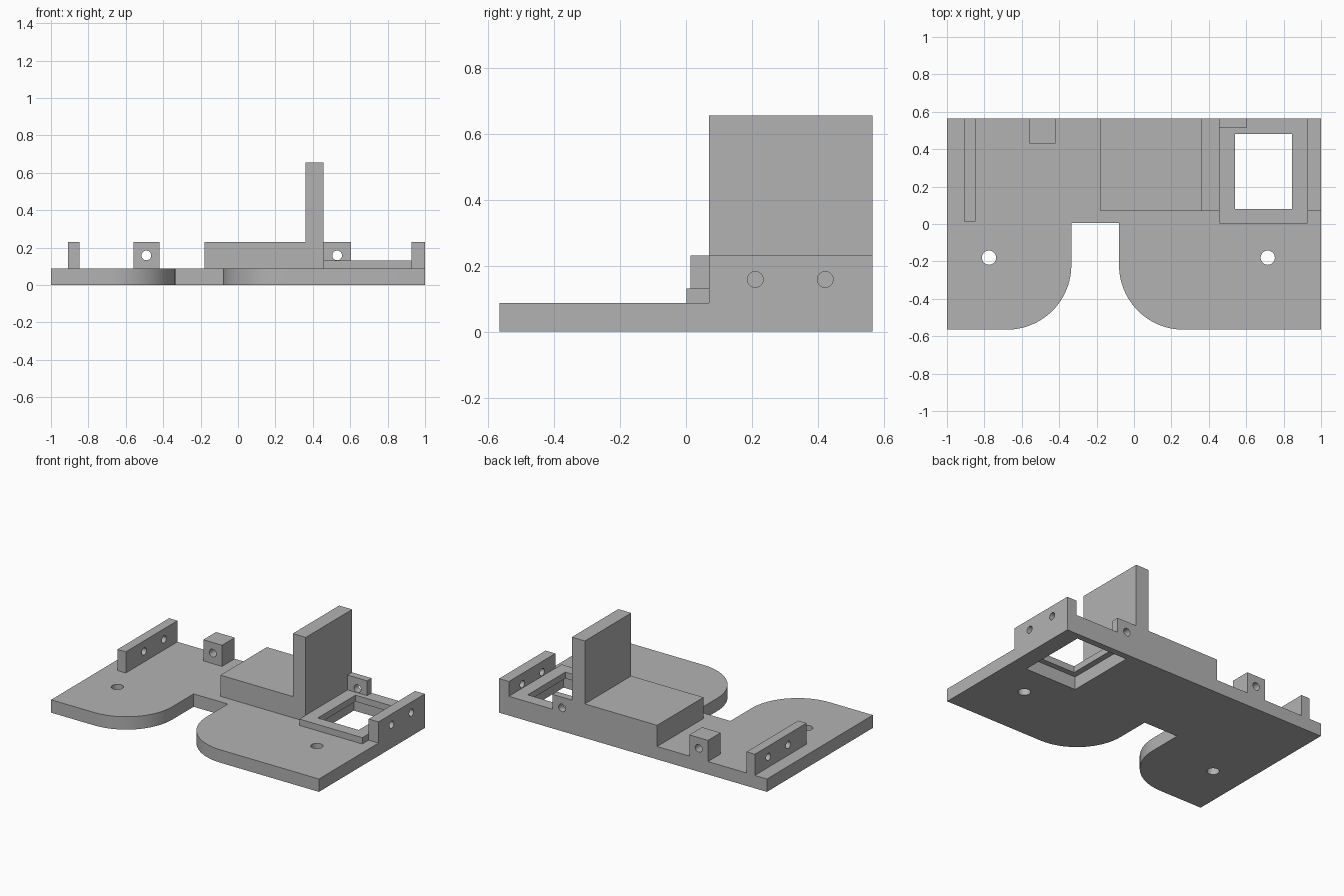
import bpy, bmesh, math
from mathutils import Matrix

cube = bpy.data.objects.get("Cube")
if cube:
    bpy.data.objects.remove(cube, do_unlink=True)

# Single grey material
grey = bpy.data.materials.new("plain_grey")
grey.use_nodes = True
colour = (0.45, 0.45, 0.45, 1)
grey.diffuse_color = colour
grey.node_tree.nodes["Principled BSDF"].inputs["Base Color"].default_value = colour

BACK, STEP = 0.565, 0.07          # rear edge, front edge of the raised parts
PLATE, FRAME, TOP = 0.087, 0.13, 0.23
HOLE_Z = 0.158


def add_object(name, bm):
    bmesh.ops.recalc_face_normals(bm, faces=bm.faces)
    mesh = bpy.data.meshes.new(name)
    bm.to_mesh(mesh)
    bm.free()
    mesh.materials.append(grey)
    obj = bpy.data.objects.new(name, mesh)
    bpy.context.collection.objects.link(obj)
    return obj


def extrude(name, points, offset):
    """Extrude a closed outline of 3D points along an offset."""
    bm = bmesh.new()
    face = bm.faces.new([bm.verts.new(p) for p in points])
    moved = bmesh.ops.extrude_face_region(bm, geom=[face])["geom"]
    verts = [v for v in moved if isinstance(v, bmesh.types.BMVert)]
    bmesh.ops.translate(bm, verts=verts, vec=offset)
    return add_object(name, bm)


def box(name, x, y, z):
    outline = [(x[0], y[0], z[0]), (x[1], y[0], z[0]),
               (x[1], y[1], z[0]), (x[0], y[1], z[0])]
    return extrude(name, outline, (0, 0, z[1] - z[0]))


def drill(centre, axis, radius, length=0.3):
    """Cylindrical cutter along the given axis."""
    turn = {"x": Matrix.Rotation(math.pi / 2, 4, "Y"),
            "y": Matrix.Rotation(math.pi / 2, 4, "X"),
            "z": Matrix.Identity(4)}[axis]
    bm = bmesh.new()
    bmesh.ops.create_cone(bm, cap_ends=True, segments=32, radius1=radius,
                          radius2=radius, depth=length,
                          matrix=Matrix.Translation(centre) @ turn)
    return add_object("cutter", bm)


def cut(obj, cutters):
    bpy.context.view_layer.objects.active = obj
    for cutter in cutters:
        cutter.hide_render = True
        mod = obj.modifiers.new("cut", "BOOLEAN")
        mod.operation = "DIFFERENCE"
        mod.solver = "EXACT"
        mod.object = cutter
        bpy.ops.object.modifier_apply(modifier=mod.name)
        bpy.data.objects.remove(cutter, do_unlink=True)
    return obj


def arc(cx, cy, r, start, end, steps=24):
    angles = [math.radians(start + (end - start) * i / steps) for i in range(steps + 1)]
    return [(cx + r * math.cos(a), cy + r * math.sin(a), 0) for a in angles]


# Base plate with a round-shouldered notch, screw holes and window pocket
R = 0.345
left_edge, right_edge, notch_top = -0.335, -0.08, 0.005
outline = [(-1, BACK, 0), (-1, -BACK, 0)]
outline += arc(left_edge - R, R - BACK, R, -90, 0)
outline += [(left_edge, notch_top, 0), (right_edge, notch_top, 0)]
outline += arc(right_edge + R, R - BACK, R, 180, 270)
outline += [(1, -BACK, 0), (1, BACK, 0)]
plate = cut(extrude("base_plate", outline, (0, 0, PLATE)), [
    drill((-0.775, -0.18, 0), "z", 0.038),
    drill((0.715, -0.18, 0), "z", 0.038),
    box("cutter", (0.5, 0.885), (0.042, 0.522), (-0.1, 0.2))])

# Window frame, narrower than the pocket below it
frame = cut(box("window_frame", (0.457, 0.927), (0.002, BACK), (PLATE, FRAME)), [
    box("cutter", (0.54, 0.845), (0.08, 0.482), (0, 0.3))])

# Centre step and tall wall as one L profile
profile = [(-0.18, PLATE), (0.457, PLATE), (0.457, 0.655),
           (0.36, 0.655), (0.36, TOP), (-0.18, TOP)]
wall = extrude("step_and_wall", [(x, STEP, z) for x, z in profile], (0, BACK - STEP, 0))

# Side rails, each with two cross holes
parts = [plate, frame, wall]
for name, x, front in (("right_rail", (-0.91, -0.848), 0.014),
                       ("left_rail", (0.927, 1), STEP)):
    rail = box(name, x, (front, BACK), (PLATE, TOP))
    middle = sum(x) / 2
    parts.append(cut(rail, [drill((middle, y, HOLE_Z), "x", 0.024) for y in (0.21, 0.422)]))

# Small rear lugs, each with a lengthwise hole
for name, x, front, base in (("right_lug", (-0.56, -0.42), 0.43, PLATE),
                             ("left_lug", (0.457, 0.603), 0.517, FRAME)):
    lug = box(name, x, (front, BACK), (base, TOP))
    parts.append(cut(lug, [drill((sum(x) / 2, 0.5, HOLE_Z), "y", 0.026)]))

# Smooth the curves, keep the edges sharp
bpy.ops.object.select_all(action="DESELECT")
for part in parts:
    part.select_set(True)
bpy.context.view_layer.objects.active = plate
bpy.ops.object.shade_smooth_by_angle(angle=math.radians(30))
